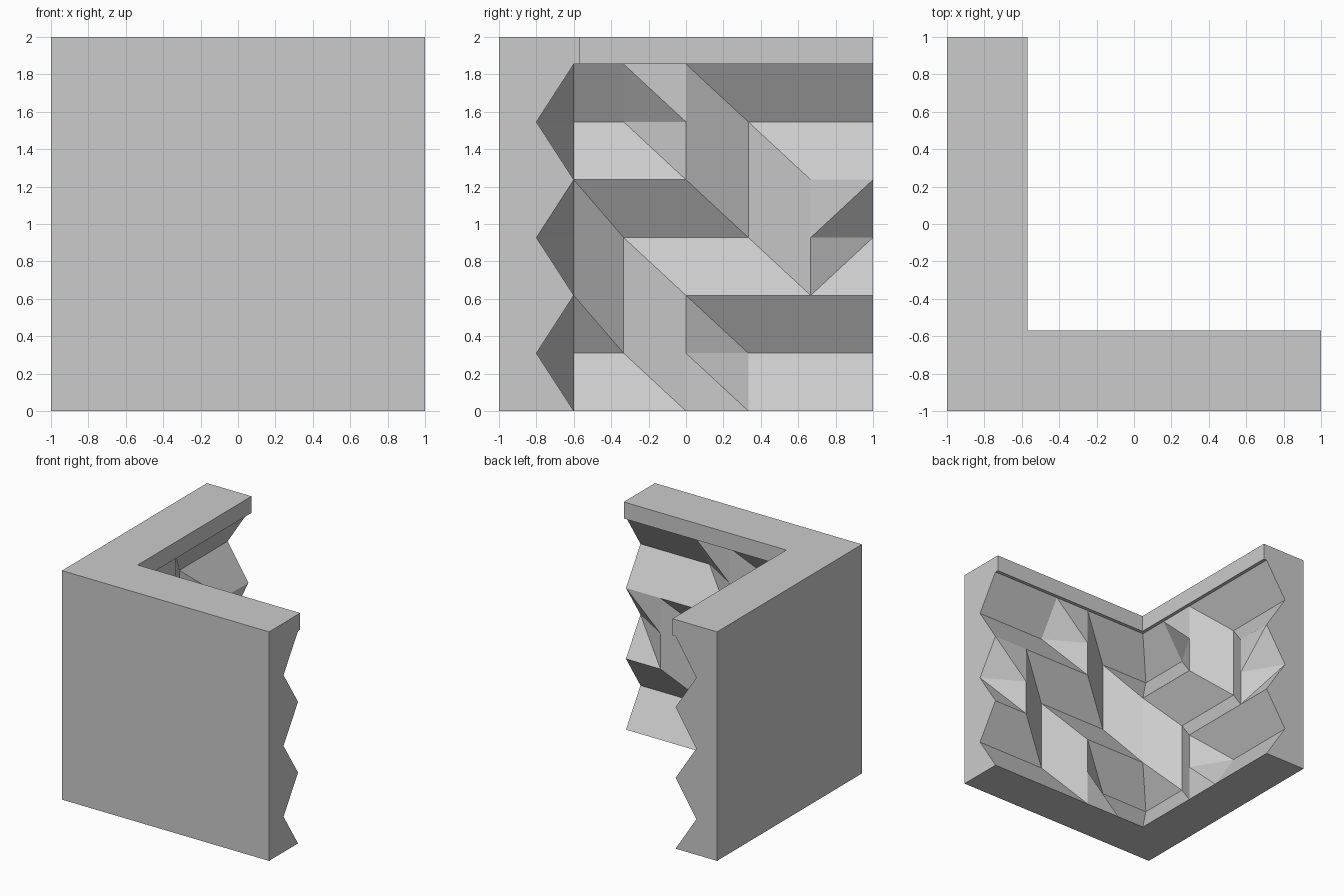
import bpy, bmesh

if "Cube" in bpy.data.objects:
    bpy.data.objects.remove(bpy.data.objects["Cube"])

HIGH, LOW = -0.6, -0.8      # inner surface position of ridges and valleys
TOP = 1.855                 # height where the plain top band starts
STEP = TOP / 6
# ridge / valley pattern: one string per column, bottom to top
PATTERN = ["HLHLHLH", "HLHHHLH", "HLLLHLH", "HHHLHHH",
           "HLHLLLH", "HLHHHLH", "HLHLHLH"]


def depth(c):
    return HIGH if c == "H" else LOW


def finish(name, bm):
    bmesh.ops.recalc_face_normals(bm, faces=bm.faces[:])
    me = bpy.data.meshes.new(name)
    bm.to_mesh(me)
    bm.free()
    ob = bpy.data.objects.new(name, me)
    bpy.context.collection.objects.link(ob)
    return ob


# Faceted wall corner: one strip of columns, front wall, corner, then left wall
bm = bmesh.new()
cols = []
for u in range(5):
    cols.append([bm.verts.new((1 - u / 3, depth(c), j * STEP))
                 for j, c in enumerate(PATTERN[u])])
cols.append([bm.verts.new((depth(c), depth(c), j * STEP))
             for j, c in enumerate(PATTERN[1])])
for u in range(2, 7):
    cols.append([bm.verts.new((depth(c), -1 + u / 3, j * STEP))
                 for j, c in enumerate(PATTERN[u])])

last = len(cols) - 2
for k in range(last + 1):
    a, b = cols[k], cols[k + 1]
    for j in range(6):
        if k == last and j in (2, 3):       # facets that fold the other way
            tris = ((a[j], b[j], b[j + 1]), (a[j], b[j + 1], a[j + 1]))
        else:
            tris = ((a[j], b[j], a[j + 1]), (b[j], b[j + 1], a[j + 1]))
        for t in tris:
            bm.faces.new(t)

# Plain outer sides, ends, bottom and top
outer = [[bm.verts.new((x, y, z)) for z in (0, TOP)]
         for x, y in ((1, -1), (-1, -1), (-1, 1))]
for p, q in zip(outer, outer[1:]):
    bm.faces.new((p[0], q[0], q[1], p[1]))
for col, o in ((cols[0], outer[0]), (cols[-1], outer[2])):
    bm.faces.new(col + [o[1], o[0]])
for j, e in ((0, 0), (6, 1)):
    bm.faces.new([c[j] for c in cols] + [o[e] for o in reversed(outer)])
finish("faceted_wall_corner", bm)

# Top band, slightly overhanging the facets
bm = bmesh.new()
outline = [(-1, -1), (1, -1), (1, -0.57), (-0.57, -0.57), (-0.57, 1), (-1, 1)]
face = bm.faces.new([bm.verts.new((x, y, TOP)) for x, y in outline])
up = bmesh.ops.extrude_face_region(bm, geom=[face], use_keep_orig=True)
bmesh.ops.translate(bm, vec=(0, 0, 2 - TOP),
                    verts=[g for g in up["geom"] if isinstance(g, bmesh.types.BMVert)])
finish("top_band", bm)
